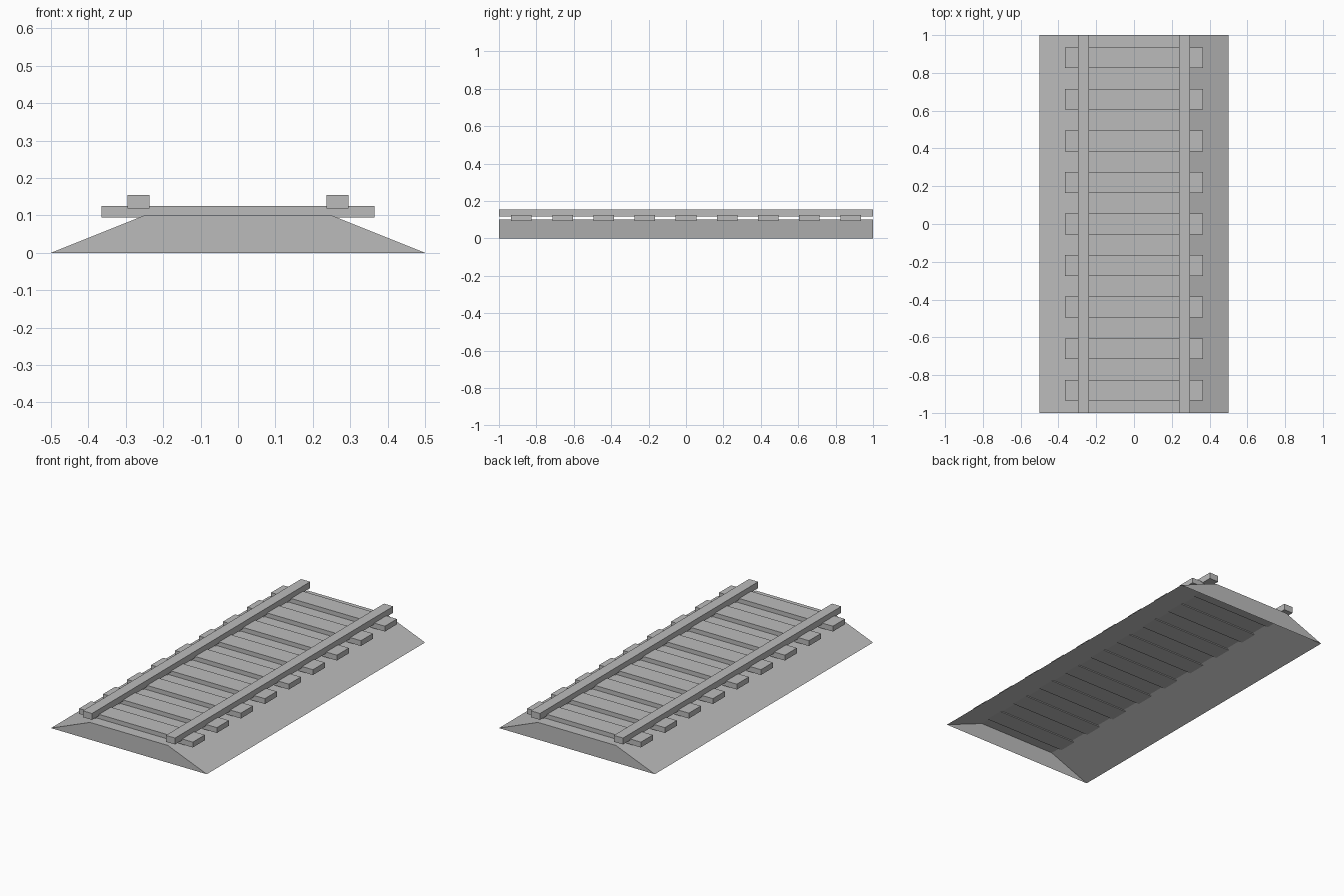
import bpy
import bmesh

cube = bpy.data.objects.get("Cube")
if cube:
    bpy.data.objects.remove(cube, do_unlink=True)

grey = bpy.data.materials.new("stone grey")
grey.use_nodes = True
color = (0.5, 0.5, 0.5, 1)
grey.diffuse_color = color
grey.node_tree.nodes["Principled BSDF"].inputs["Base Color"].default_value = color


def finish(name, bm):
    """Turn a bmesh into a flat-shaded object."""
    mesh = bpy.data.meshes.new(name)
    bm.to_mesh(mesh)
    bm.free()
    mesh.materials.append(grey)
    obj = bpy.data.objects.new(name, mesh)
    bpy.context.collection.objects.link(obj)
    return obj


def box(name, x, y, z):
    """Box from (low, high) ranges on each axis."""
    bm = bmesh.new()
    bmesh.ops.create_cube(bm, size=1)
    for v in bm.verts:
        v.co = [(a + b) / 2 + c * (b - a) for (a, b), c in zip((x, y, z), v.co)]
    return finish(name, bm)


# Gravel bed: tapered shell with closed ends and an open underside
bm = bmesh.new()
bmesh.ops.create_cube(bm, size=2)
for v in bm.verts:
    top = v.co.z > 0
    v.co.x *= 0.25 if top else 0.5
    v.co.z = 0.1 if top else 0
bm.normal_update()
under = [f for f in bm.faces if f.normal.z < -0.9]
bmesh.ops.delete(bm, geom=under, context="FACES_ONLY")
finish("gravel_bed", bm)

# Evenly spaced sleepers, sunk slightly into the bed
for i in range(9):
    mid = (i - 4) * 0.22
    box(f"sleeper_{i + 1}", (-0.365, 0.365), (mid - 0.055, mid + 0.055), (0.094, 0.125))

# Pair of square rails let into the sleepers
box("left_rail", (0.237, 0.296), (-1, 1), (0.118, 0.155))
box("right_rail", (-0.296, -0.237), (-1, 1), (0.118, 0.155))
